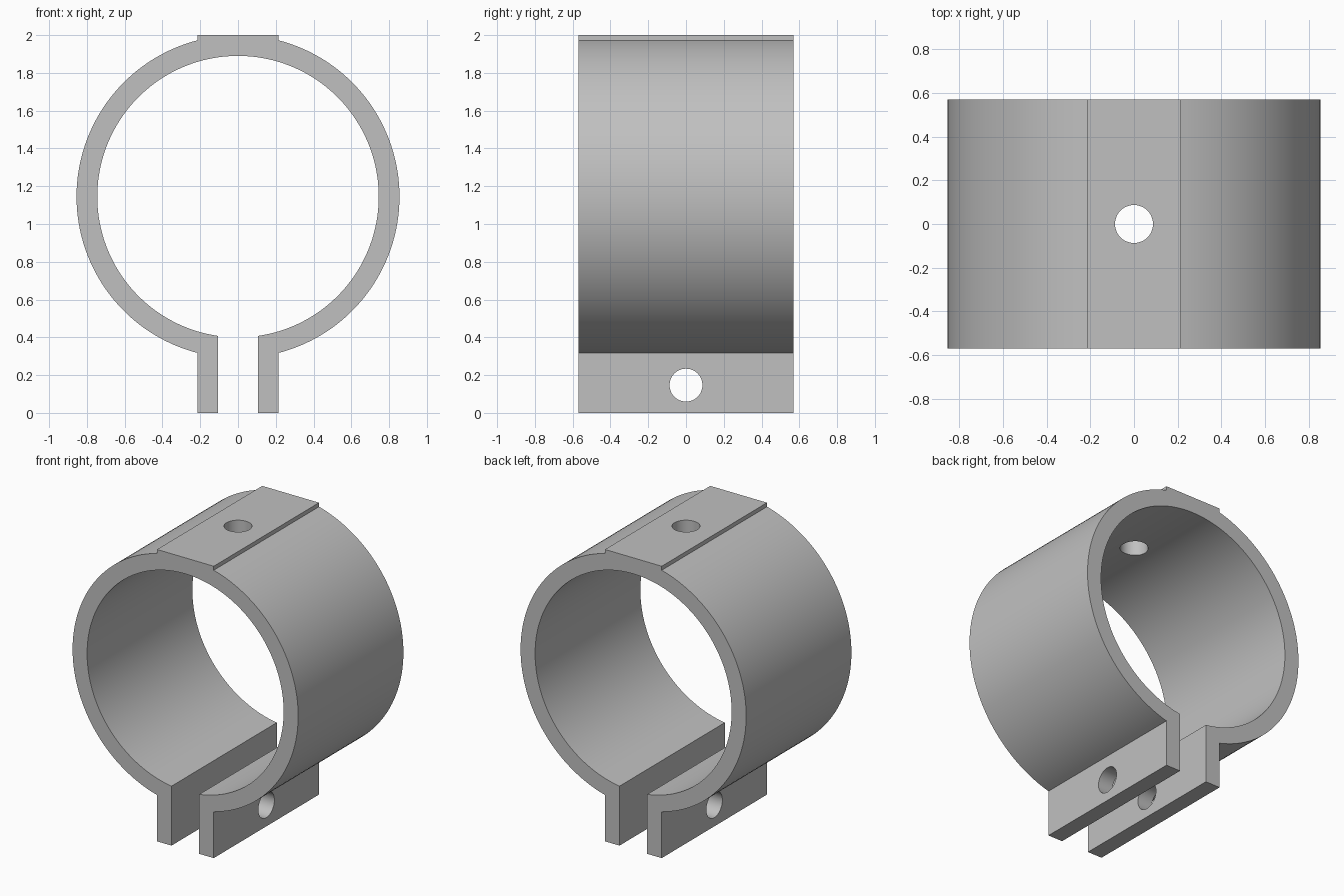
import bpy
import bmesh
from math import sin, cos, asin, pi, radians

cube = bpy.data.objects.get("Cube")
if cube:
    bpy.data.objects.remove(cube, do_unlink=True)

R_OUT, R_IN, CZ = 0.855, 0.745, 1.145   # ring radii and centre height
GAP, TAB = 0.105, 0.215                 # half gap, half width over the tabs
HALF_DEPTH, TOP = 0.57, 2.0
HOLE_R, HOLE_Z = 0.087, 0.147

grey = bpy.data.materials.new("plain_grey")
grey.use_nodes = True
COLOUR = (0.53, 0.53, 0.53, 1)
grey.diffuse_color = COLOUR
grey.node_tree.nodes["Principled BSDF"].inputs["Base Color"].default_value = COLOUR


def arc(radius, start, end, steps):
    """Points on the ring, angles measured from straight up towards +x."""
    angles = [start + (end - start) * i / steps for i in range(steps + 1)]
    return [(radius * sin(a), CZ + radius * cos(a)) for a in angles]


def cutter(name, location, rotation, length):
    bpy.ops.mesh.primitive_cylinder_add(vertices=48, radius=HOLE_R, depth=length,
                                        location=location, rotation=rotation)
    obj = bpy.context.object
    obj.name = name
    obj.hide_render = True
    return obj


# Half profile on +x: top pad, outer arc, clamp tab, inner arc
pad_angle = asin(TAB / R_OUT)
half = [(TAB, TOP)]
half += arc(R_OUT, pad_angle, pi - pad_angle, 64)
half += [(TAB, 0), (GAP, 0)]
half += arc(R_IN, pi - asin(GAP / R_IN), 0, 72)
outline = half + [(-x, z) for x, z in reversed(half[:-1])]

# Extrude the closed outline along y
bm = bmesh.new()
face = bm.faces.new([bm.verts.new((x, -HALF_DEPTH, z)) for x, z in outline])
result = bmesh.ops.extrude_face_region(bm, geom=[face])
moved = [v for v in result["geom"] if isinstance(v, bmesh.types.BMVert)]
bmesh.ops.translate(bm, verts=moved, vec=(0, 2 * HALF_DEPTH, 0))
bmesh.ops.recalc_face_normals(bm, faces=bm.faces)
mesh = bpy.data.meshes.new("clamp_ring")
bm.to_mesh(mesh)
bm.free()
mesh.materials.append(grey)
ring = bpy.data.objects.new("clamp_ring", mesh)
bpy.context.collection.objects.link(ring)

# Screw hole through the top pad and bolt hole through both tabs
cutters = [cutter("top_hole_cutter", (0, 0, TOP), (0, 0, 0), 0.6),
           cutter("bolt_hole_cutter", (0, 0, HOLE_Z), (0, pi / 2, 0), 1)]
bpy.ops.object.select_all(action="DESELECT")
ring.select_set(True)
bpy.context.view_layer.objects.active = ring
for c in cutters:
    mod = ring.modifiers.new(c.name, "BOOLEAN")
    mod.operation = "DIFFERENCE"
    mod.solver = "EXACT"
    mod.object = c
    bpy.ops.object.modifier_apply(modifier=mod.name)
    bpy.data.objects.remove(c, do_unlink=True)

bpy.ops.object.shade_smooth_by_angle(angle=radians(25))
